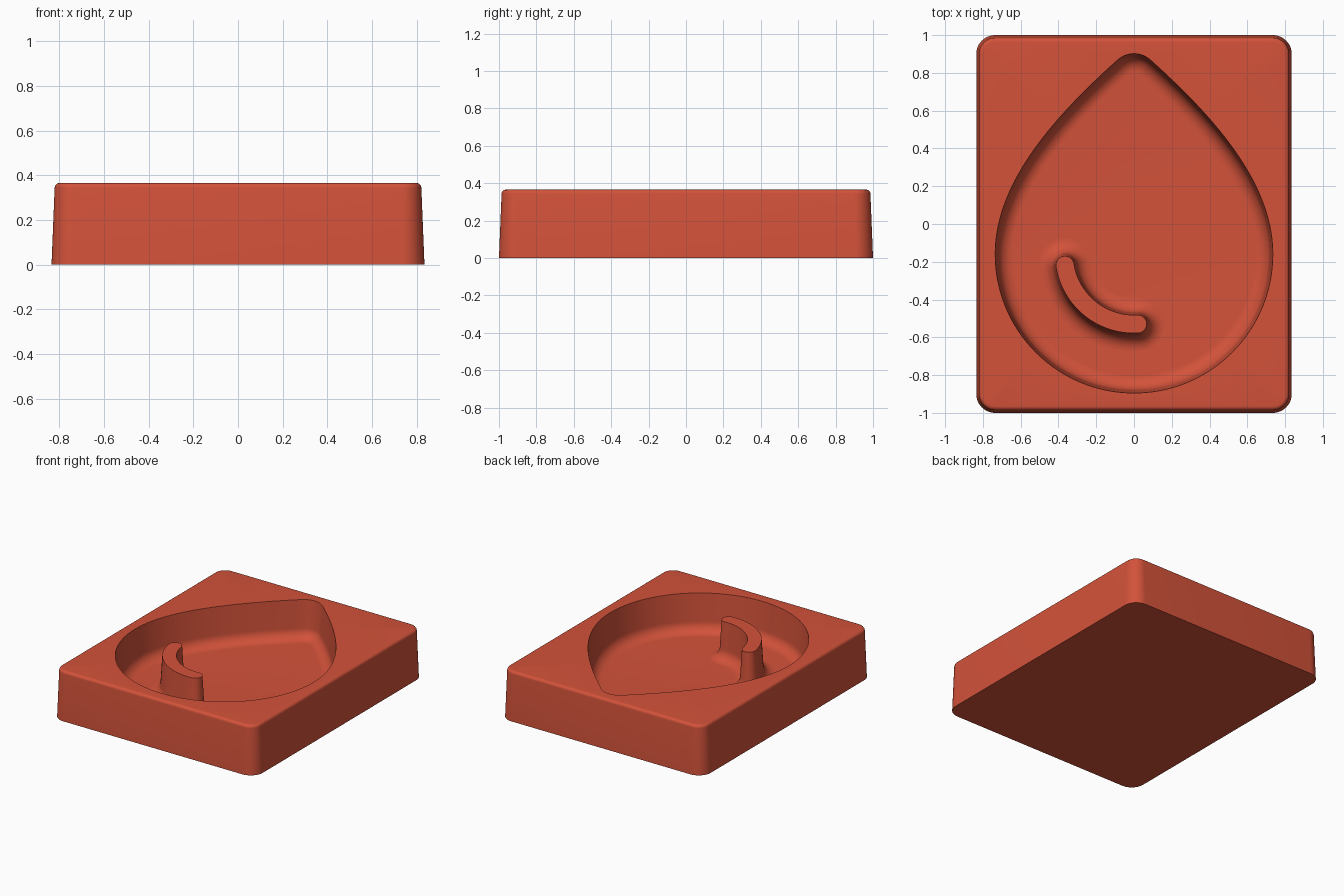
import bpy, bmesh
from math import sin, cos, pi, radians
from mathutils import Vector
from mathutils.geometry import interpolate_bezier

cube = bpy.data.objects.get("Cube")
if cube:
    bpy.data.objects.remove(cube)

HEIGHT, FLOOR = 0.365, 0.085

red = bpy.data.materials.new("brick_red")
red.use_nodes = True
red.diffuse_color = (0.65, 0.085, 0.042, 1)
red.node_tree.nodes["Principled BSDF"].inputs["Base Color"].default_value = red.diffuse_color


def arc(cx, cy, r, start, end, steps):
    """Points along a circular arc, angles in degrees."""
    angles = [radians(start + (end - start) * i / steps) for i in range(steps + 1)]
    return [Vector((cx + r * cos(a), cy + r * sin(a))) for a in angles]


def rounded_rectangle(hx, hy, r):
    pts = []
    for i, (sx, sy) in enumerate([(1, 1), (-1, 1), (-1, -1), (1, -1)]):
        pts += arc(sx * (hx - r), sy * (hy - r), r, 90 * i, 90 * i + 90, 12)
    return pts


def drop_outline():
    """Round bottom, curved flanks and a small rounded tip."""
    flank = interpolate_bezier((0.735, -0.16, 0), (0.735, 0.22, 0),
                               (0.42, 0.57, 0), (0.085, 0.87, 0), 40)
    flank = [p.xy for p in flank]
    tip = arc(0, 0.775, 0.127, 48, 132, 12)[1:-1]
    mirrored = [Vector((-p.x, p.y)) for p in reversed(flank)]
    bottom = arc(0, -0.16, 0.735, 180, 360, 64)[1:-1]
    return flank + tip + mirrored + bottom


def inset(pts, d):
    """Move a counter-clockwise outline inwards along its normals."""
    out = []
    for i, p in enumerate(pts):
        t = (pts[(i + 1) % len(pts)] - pts[i - 1]).normalized()
        out.append(p + d * Vector((-t.y, t.x)))
    return out


def crescent(w):
    """Arched band of half width w with round ends."""
    cy, r, a, b = -0.16, 0.37, 189, 273
    end_b = (r * cos(radians(b)), cy + r * sin(radians(b)))
    end_a = (r * cos(radians(a)), cy + r * sin(radians(a)))
    return (arc(0, cy, r + w, a, b, 32) + arc(*end_b, w, b, b + 180, 16)[1:-1]
            + arc(0, cy, r - w, b, a, 32) + arc(*end_a, w, a + 180, a + 360, 16)[1:-1])


def wall_profile(draft, fillet, steps=10):
    """(sideways offset, height) from the rim down through the floor fillet."""
    pts = [(0, HEIGHT)]
    for i in range(steps + 1):
        a = pi / 2 * i / steps
        pts.append((draft + fillet * (1 - cos(a)), FLOOR + fillet * (1 - sin(a))))
    return pts


def add_ring(bm, pts, z):
    return [bm.verts.new((p.x, p.y, z)) for p in pts]


def loft(bm, rings):
    for lo, hi in zip(rings, rings[1:]):
        n = len(lo)
        for i in range(n):
            j = (i + 1) % n
            bm.faces.new((lo[i], lo[j], hi[j], hi[i]))


def ring_edges(bm, ring):
    return [bm.edges.get((ring[i - 1], ring[i])) for i in range(len(ring))]


def finish(bm, name):
    bmesh.ops.recalc_face_normals(bm, faces=bm.faces[:])
    mesh = bpy.data.meshes.new(name)
    bm.to_mesh(mesh)
    bm.free()
    mesh.materials.append(red)
    obj = bpy.data.objects.new(name, mesh)
    bpy.context.collection.objects.link(obj)
    bpy.ops.object.select_all(action='DESELECT')
    obj.select_set(True)
    bpy.context.view_layer.objects.active = obj
    bpy.ops.object.shade_smooth_by_angle(angle=radians(35))


# Tray: drafted block with softened top edge and a drop-shaped recess
bm = bmesh.new()
bevel, slope = 0.022, 0.014
outer = [add_ring(bm, rounded_rectangle(0.835, 1, 0.1), 0)]
for i in range(7):
    a = pi / 2 * i / 6
    d = slope + bevel * (1 - cos(a))
    outer.append(add_ring(bm, rounded_rectangle(0.835 - d, 1 - d, 0.1 - d),
                          HEIGHT - bevel * (1 - sin(a))))
loft(bm, outer)
bm.faces.new(list(reversed(outer[0])))

drop = drop_outline()
recess = [add_ring(bm, inset(drop, d), z) for d, z in wall_profile(0.015, 0.08)]
loft(bm, recess)
bm.faces.new(recess[-1])
bmesh.ops.triangle_fill(bm, use_beauty=True,
                        edges=ring_edges(bm, outer[-1]) + ring_edges(bm, recess[0]))
finish(bm, "tray")

# Curved ridge rising from the recess floor with a flared foot
bm = bmesh.new()
ridge = [add_ring(bm, crescent(0.048 + d), z) for d, z in wall_profile(0.012, 0.08)]
loft(bm, ridge)
bm.faces.new(ridge[0])
bm.faces.new(ridge[-1])
finish(bm, "curved_ridge")
